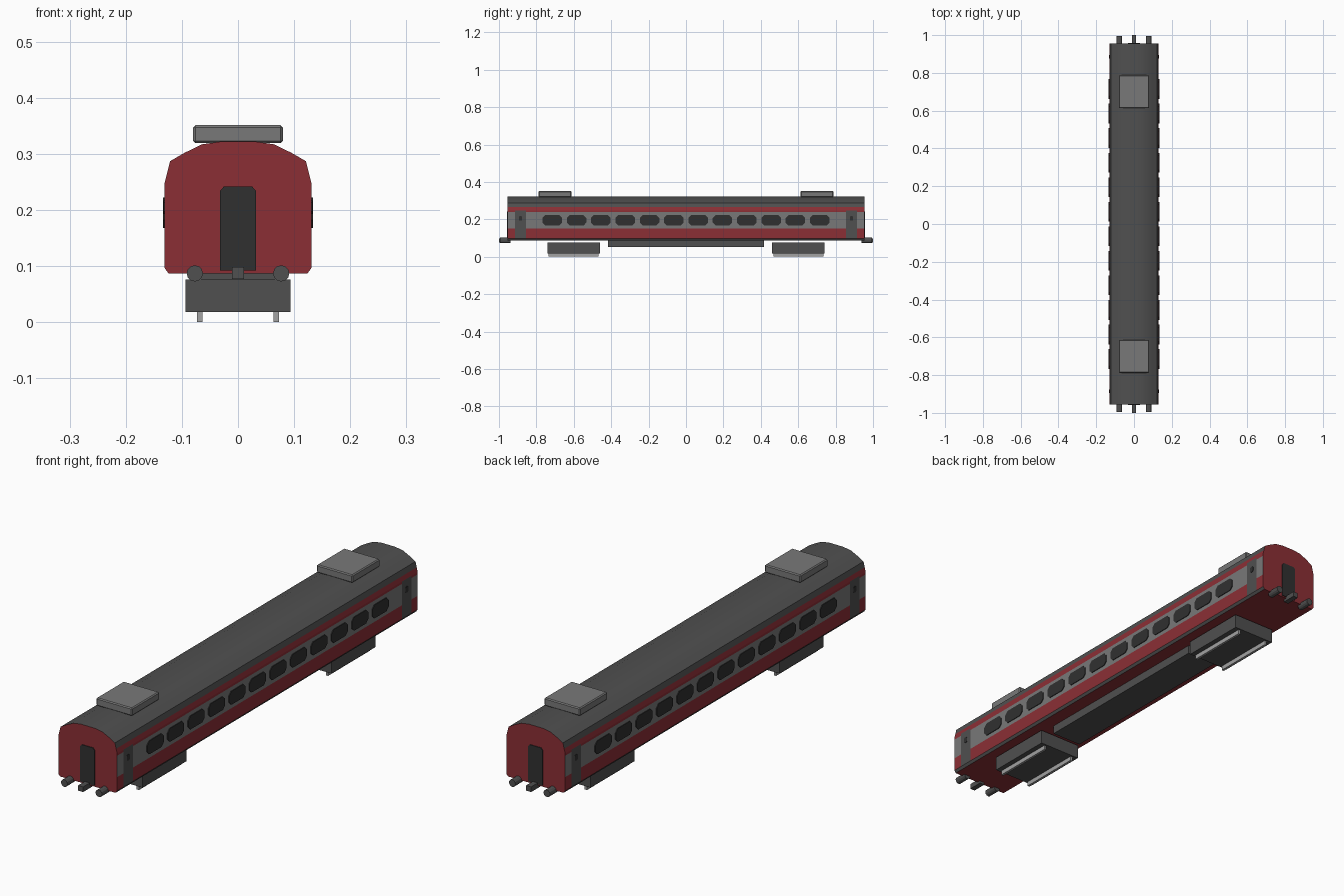
import bpy, bmesh, math
from mathutils import Vector, Matrix

if "Cube" in bpy.data.objects:
    bpy.data.objects.remove(bpy.data.objects["Cube"], do_unlink=True)


def material(name, r, g, b):
    m = bpy.data.materials.new(name)
    m.use_nodes = True
    m.diffuse_color = (r, g, b, 1)
    m.node_tree.nodes["Principled BSDF"].inputs["Base Color"].default_value = (r, g, b, 1)
    return m


red = material("deep red", 0.26, 0.028, 0.036)
dark = material("dark grey", 0.08, 0.08, 0.08)
grey = material("mid grey", 0.19, 0.19, 0.19)
black = material("window black", 0.03, 0.03, 0.03)
pale = material("wheel grey", 0.36, 0.36, 0.36)


def finish(name, bm, *mats):
    bmesh.ops.recalc_face_normals(bm, faces=bm.faces)
    mesh = bpy.data.meshes.new(name)
    bm.to_mesh(mesh)
    bm.free()
    for m in mats:
        mesh.materials.append(m)
    ob = bpy.data.objects.new(name, mesh)
    bpy.context.collection.objects.link(ob)
    return ob


def prism(points, direction):
    """Extrude a closed outline along a direction."""
    bm = bmesh.new()
    face = bm.faces.new([bm.verts.new(p) for p in points])
    new = bmesh.ops.extrude_face_region(bm, geom=[face])["geom"]
    bmesh.ops.translate(bm, vec=Vector(direction),
                        verts=[v for v in new if isinstance(v, bmesh.types.BMVert)])
    return bm


def box(name, mat, xs, ys, zs, bevel=0):
    x0, x1 = xs
    y0, y1 = ys
    bm = prism([(x0, y0, zs[0]), (x1, y0, zs[0]), (x1, y1, zs[0]), (x0, y1, zs[0])],
               (0, 0, zs[1] - zs[0]))
    if bevel:
        bmesh.ops.bevel(bm, geom=bm.edges[:], offset=bevel, segments=1, affect='EDGES')
    return finish(name, bm, mat)


def octagon(w, h, c):
    """Outline of a rectangle with cut corners."""
    quarter = [(w, h - c), (w - c, h)]
    half = quarter + [(-u, v) for u, v in reversed(quarter)]
    return half + [(-u, -v) for u, v in half]


# Car body: half section mirrored, then cut along the paint lines
L, W = 0.955, 0.131
SILL, BAND_LOW, BAND_TOP, EAVE, ROOF = 0.097, 0.152, 0.238, 0.247, 0.265
DOOR_IN, DOOR_OUT = 0.855, 0.915
half = [(0.124, 0.087), (W, SILL), (W, EAVE), (0.121, 0.287),
        (0.095, 0.302), (0.064, 0.317), (0.03, 0.322)]
section = half + [(-x, z) for x, z in reversed(half)]
bm = prism([(x, -L, z) for x, z in section], (0, 2 * L, 0))
cuts = [((0, 0, z), (0, 0, 1)) for z in (BAND_LOW, BAND_TOP, EAVE, ROOF)]
cuts += [((0, s * y, 0), (0, 1, 0)) for s in (-1, 1) for y in (DOOR_IN, DOOR_OUT)]
for co, no in cuts:
    bmesh.ops.bisect_plane(bm, geom=bm.verts[:] + bm.edges[:] + bm.faces[:],
                           plane_co=co, plane_no=no)
bmesh.ops.recalc_face_normals(bm, faces=bm.faces)
for f in bm.faces:
    c, n = f.calc_center_median(), f.normal
    if abs(n.y) > 0.9 or n.z < -0.9:
        f.material_index = 0
    elif c.z > ROOF or c.z < SILL:
        f.material_index = 1
    elif c.z < EAVE and DOOR_IN < abs(c.y) < DOOR_OUT:
        f.material_index = 1
    elif BAND_LOW < c.z < BAND_TOP:
        f.material_index = 2
body = finish("car_body", bm, red, dark, grey)
bpy.context.view_layer.objects.active = body
body.select_set(True)
bpy.ops.object.shade_smooth_by_angle(angle=math.radians(30))
body.select_set(False)

# Side windows and the small panes in the doors
for s, side in ((1, "left"), (-1, "right")):
    for i in range(12):
        y = (i - 5.5) * 0.13
        outline = [(s * (W - 0.002), y + u, 0.195 + v) for u, v in octagon(0.052, 0.027, 0.014)]
        finish(f"{side}_window_{i + 1}", prism(outline, (s * 0.005, 0, 0)), black)
    for e in (-1, 1):
        y = e * (DOOR_IN + DOOR_OUT) / 2
        outline = [(s * (W - 0.002), y + u, 0.205 + v) for u, v in octagon(0.009, 0.012, 0.004)]
        finish(f"{side}_door_pane", prism(outline, (s * 0.004, 0, 0)), black)

# Everything that repeats at both ends
for e, end in ((-1, "front"), (1, "rear")):
    def span(a, b):
        return tuple(sorted((e * a, e * b)))

    door = [(-0.032, 0.092), (0.032, 0.092), (0.032, 0.234), (0.025, 0.242),
            (-0.025, 0.242), (-0.032, 0.234)]
    finish(f"{end}_gangway_door",
           prism([(x, e * (L - 0.002), z) for x, z in door], (0, e * 0.005, 0)), black)

    box(f"{end}_roof_unit", grey, (-0.08, 0.08), span(0.613, 0.788), (0.319, 0.351), 0.004)
    box(f"{end}_bogie", dark, (-0.094, 0.094), span(0.46, 0.741), (0.018, 0.076))
    box(f"{end}_coupler", dark, (-0.011, 0.011), span(0.94, 1.0), (0.077, 0.098))
    for s, side in ((1, "left"), (-1, "right")):
        box(f"{end}_{side}_wheel_strip", pale, (s * 0.068 - 0.005, s * 0.068 + 0.005),
            span(0.468, 0.734), (0, 0.02))
        bm = bmesh.new()
        bmesh.ops.create_cone(bm, cap_ends=True, segments=12, radius1=0.0145,
                              radius2=0.0145, depth=0.055,
                              matrix=Matrix.Translation((s * 0.077, e * 0.967, 0.087))
                              @ Matrix.Rotation(math.pi / 2, 4, 'X'))
        finish(f"{end}_{side}_buffer", bm, dark)

# Equipment box under the floor
box("underfloor_box", dark, (-0.067, 0.067), (-0.418, 0.418), (0.052, 0.09))
